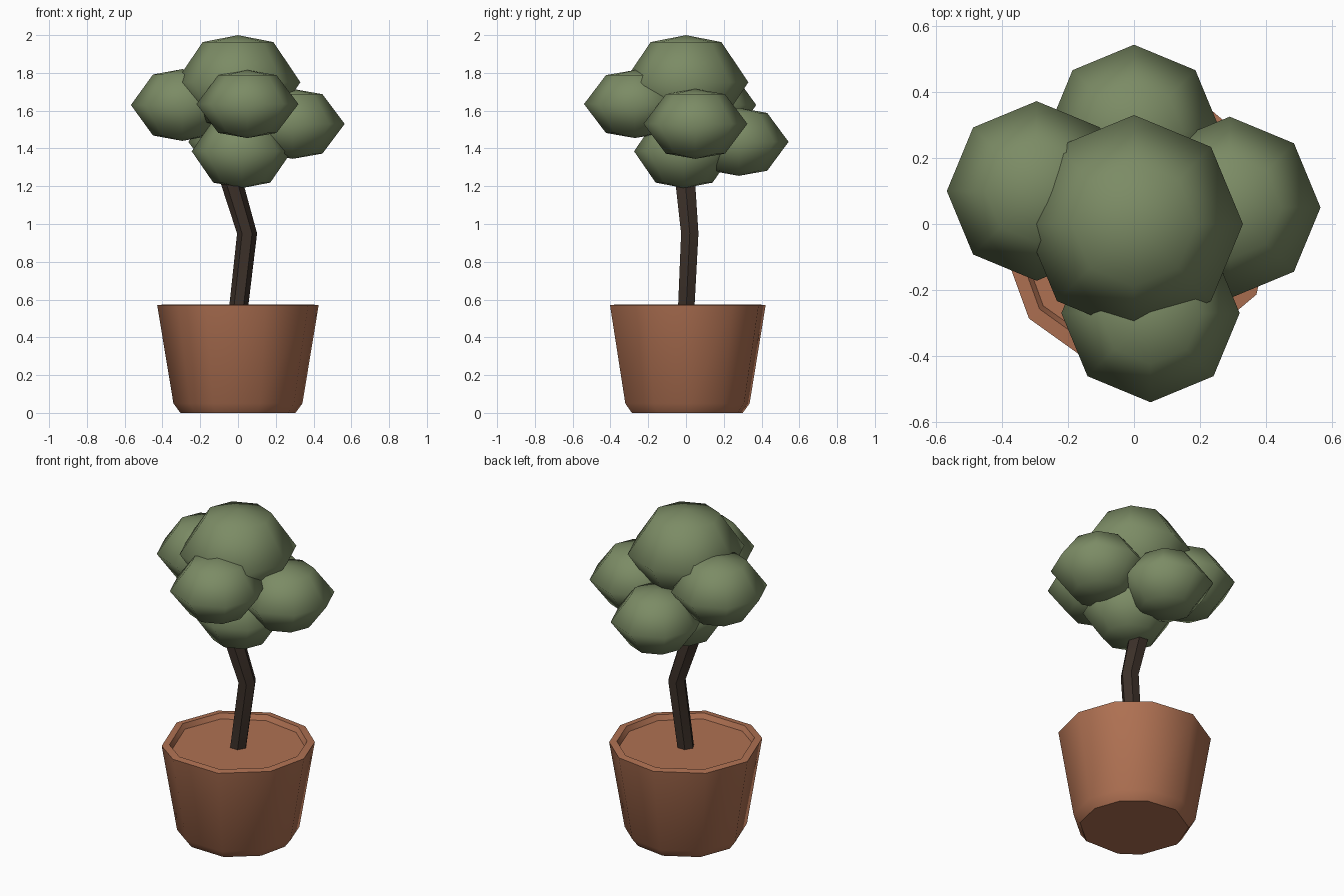
import bpy, bmesh, math

if "Cube" in bpy.data.objects:
    bpy.data.objects.remove(bpy.data.objects["Cube"])

def material(name, rgb):
    m = bpy.data.materials.new(name)
    m.diffuse_color = (*rgb, 1)
    m.use_nodes = True
    m.node_tree.nodes["Principled BSDF"].inputs["Base Color"].default_value = m.diffuse_color
    return m

clay = material("clay", (0.43, 0.165, 0.085))
bark = material("bark", (0.045, 0.03, 0.022))
leaf = material("leaf", (0.20, 0.26, 0.13))

def loft(name, rings, angles, mat, poles=None, sharp=180):
    """Skin rings (x, y, z, radius); poles close the ends with a point."""
    bm = bmesh.new()
    n = len(angles)
    loops = [[bm.verts.new((x + r * math.cos(a), y + r * math.sin(a), z))
              for a in map(math.radians, angles)] for x, y, z, r in rings]
    for lo, hi in zip(loops, loops[1:]):
        for i in range(n):
            j = (i + 1) % n
            bm.faces.new((lo[i], lo[j], hi[j], hi[i]))
    if poles:
        for p, loop in zip(poles, (loops[0], loops[-1])):
            v = bm.verts.new(p)
            for i in range(n):
                bm.faces.new((v, loop[i], loop[(i + 1) % n]))
    else:
        bm.faces.new(loops[0])
        bm.faces.new(loops[-1])
    bmesh.ops.recalc_face_normals(bm, faces=bm.faces)
    me = bpy.data.meshes.new(name)
    bm.to_mesh(me)
    bm.free()
    ob = bpy.data.objects.new(name, me)
    bpy.context.collection.objects.link(ob)
    me.materials.append(mat)
    bpy.ops.object.select_all(action='DESELECT')
    bpy.context.view_layer.objects.active = ob
    ob.select_set(True)
    bpy.ops.object.shade_smooth_by_angle(angle=math.radians(sharp))
    return ob

# Uneven ten-sided pot, with a thin lip and soil just below it
pot_angles = [-30, 4, 35, 64, 100, 140, 178, 222, 247, 290]
pot_profile = [(0.305, 0), (0.342, 0.05), (0.428, 0.57), (0.385, 0.575), (0.37, 0.545)]
loft("pot", [(0, 0, z, r) for r, z in pot_profile], pot_angles, clay, sharp=50)

# Bent trunk
trunk_path = [(0, 0, 0.53, 0.05), (0.048, 0.02, 0.95, 0.053),
              (-0.03, -0.003, 1.21, 0.06), (-0.07, -0.01, 1.4, 0.05)]
loft("trunk", trunk_path, range(0, 360, 60), bark, sharp=50)

# Octagonal leaf clumps: centre, radius, half height
clumps = {
    "top": (0, 0, 1.75, 0.33, 0.25),
    "left": (-0.295, 0.10, 1.63, 0.272, 0.19),
    "right": (0.29, 0.05, 1.53, 0.275, 0.185),
    "front": (0.05, -0.27, 1.635, 0.27, 0.18),
    "back": (0, 0.28, 1.435, 0.263, 0.18),
    "bottom": (0.02, -0.01, 1.385, 0.265, 0.195),
}
for name, (x, y, z, r, h) in clumps.items():
    rings = [(x, y, z + s * h * 0.85, r * (0.57 if s else 1)) for s in (-1, 0, 1)]
    loft("leaves_" + name, rings, range(0, 360, 45), leaf,
         poles=((x, y, z - h), (x, y, z + h)))
